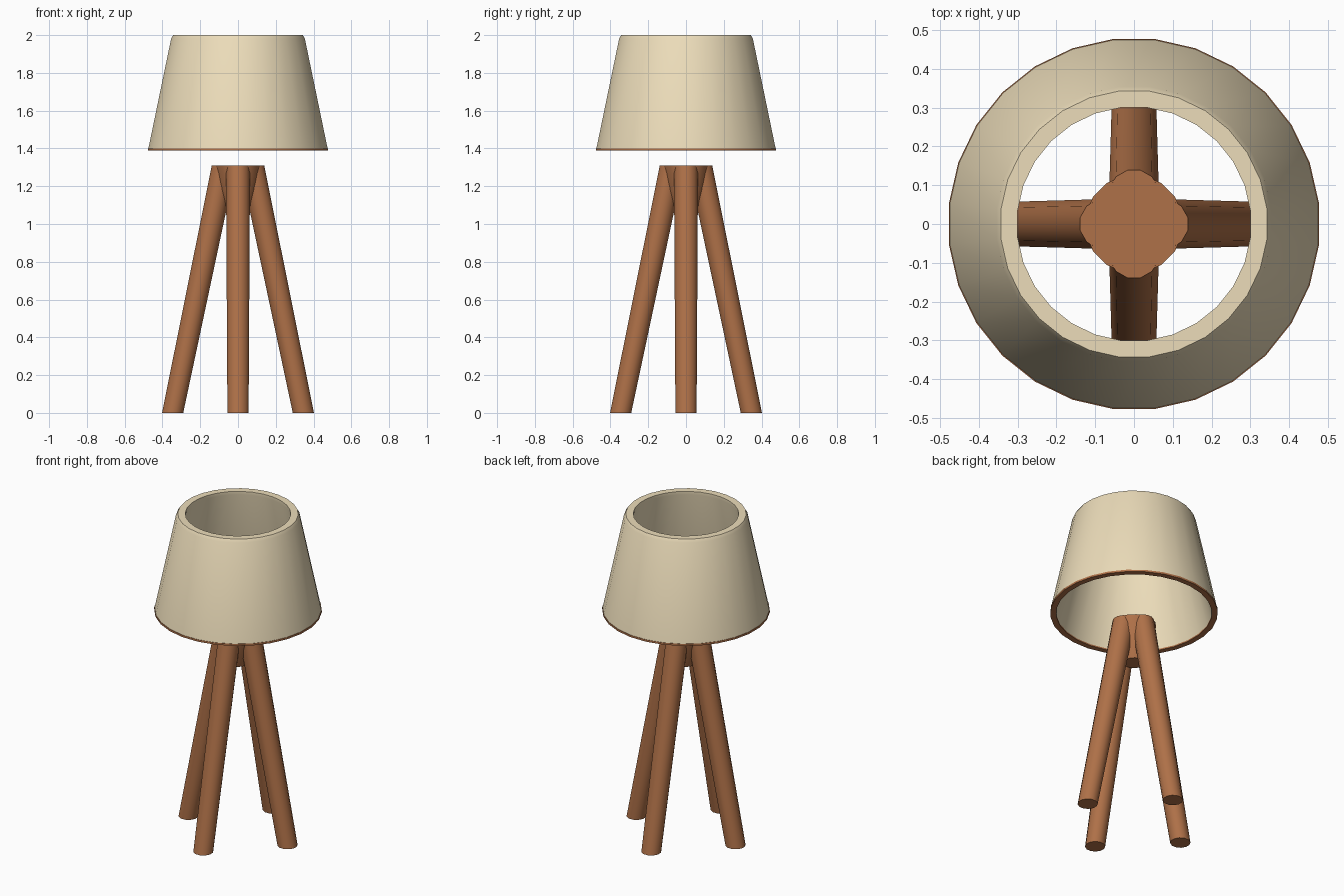
import bpy, bmesh, math

if "Cube" in bpy.data.objects:
    bpy.data.objects.remove(bpy.data.objects["Cube"])

def material(name, rgb):
    m = bpy.data.materials.new(name)
    m.diffuse_color = (*rgb, 1)
    m.use_nodes = True
    m.node_tree.nodes["Principled BSDF"].inputs["Base Color"].default_value = m.diffuse_color
    return m

WOOD = material("wood", (0.43, 0.165, 0.065))
CLOTH = material("cream_fabric", (0.84, 0.72, 0.49))

def loft(name, rings, sides, mat, closed=False):
    """Join horizontal circles (x, y, z, radius); cap the ends or close the loop."""
    bm = bmesh.new()
    loops = []
    for x, y, z, r in rings:
        loops.append([bm.verts.new((x + r * math.cos(2 * math.pi * (i + .5) / sides),
                                    y + r * math.sin(2 * math.pi * (i + .5) / sides), z))
                      for i in range(sides)])
    pairs = list(zip(loops, loops[1:]))
    if closed:
        pairs.append((loops[-1], loops[0]))
    else:
        bm.faces.new(loops[0][::-1])
        bm.faces.new(loops[-1])
    for a, b in pairs:
        for i in range(sides):
            j = (i + 1) % sides
            bm.faces.new((a[i], a[j], b[j], b[i]))
    bmesh.ops.recalc_face_normals(bm, faces=bm.faces)
    me = bpy.data.meshes.new(name)
    bm.to_mesh(me)
    bm.free()
    ob = bpy.data.objects.new(name, me)
    bpy.context.collection.objects.link(ob)
    me.materials.append(mat)
    bpy.ops.object.select_all(action='DESELECT')
    ob.select_set(True)
    bpy.context.view_layer.objects.active = ob
    bpy.ops.object.shade_smooth_by_angle(angle=math.radians(40))
    return ob

# Four splayed legs, cut level at the floor and at the top
for label, dx, dy in (("right", 1, 0), ("back", 0, 1), ("left", -1, 0), ("front", 0, -1)):
    loft(label + "_leg", [(dx * .346, dy * .346, 0, .058),
                          (dx * .075, dy * .075, 1.31, .066)], 12, WOOD)

# Tapered hub filling the space where the legs meet
loft("leg_hub", [(0, 0, 1.06, .06), (0, 0, 1.18, .105), (0, 0, 1.309, .127)], 16, WOOD)

# Hollow tapered lampshade with a flat top rim
shade = [(.478, 1.397), (.356, 1.982), (.345, 2.0), (.302, 2.0), (.302, 1.98), (.446, 1.397)]
loft("lampshade", [(0, 0, z, r) for r, z in shade], 28, CLOTH, closed=True)

# Thin wooden trim around the lower edge
trim = [(.48, 1.388), (.48, 1.40), (.446, 1.40), (.446, 1.388)]
loft("shade_trim", [(0, 0, z, r) for r, z in trim], 28, WOOD, closed=True)
